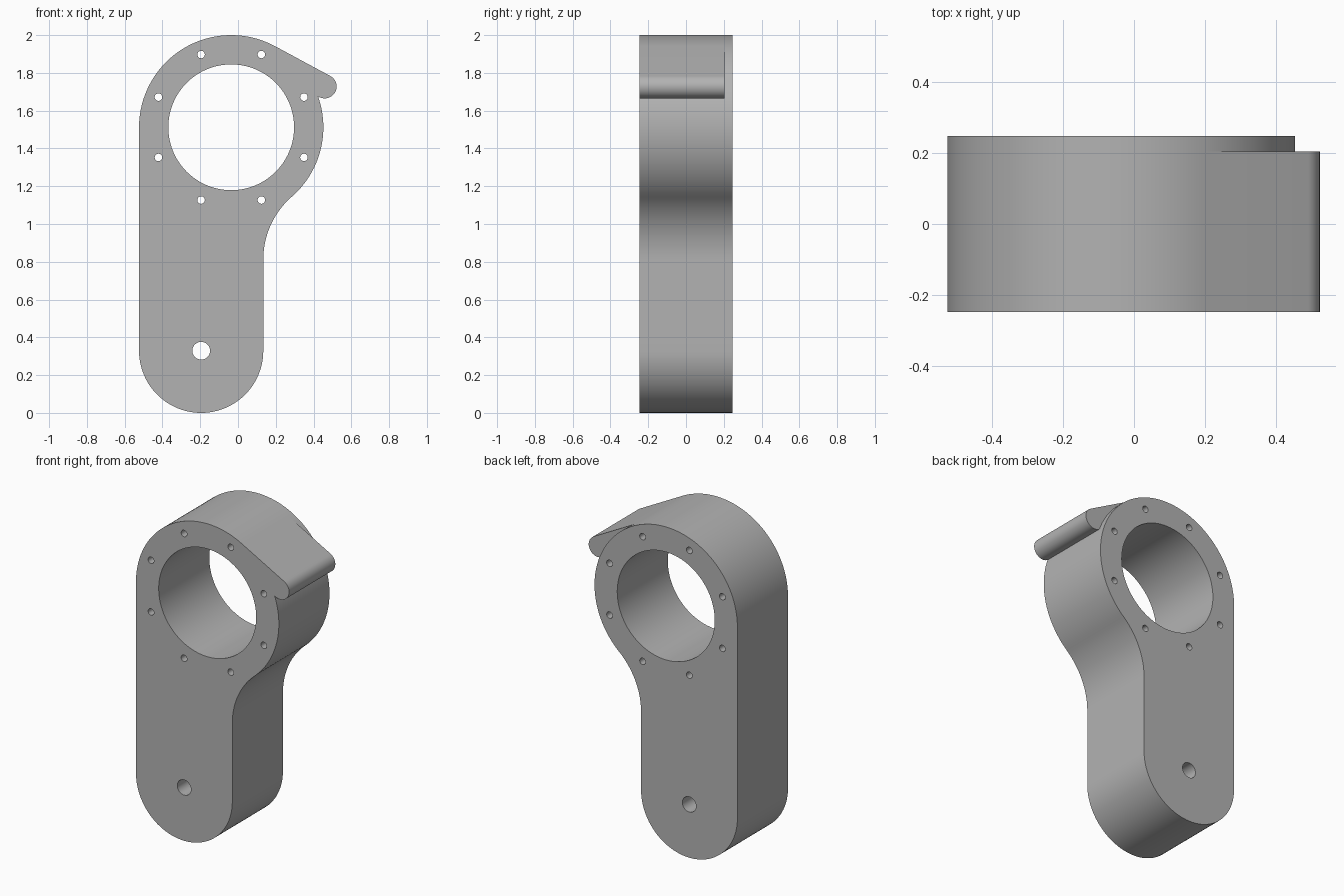
import bpy, bmesh
from math import sin, cos, acos, asin, atan2, hypot, pi, radians
from mathutils import Vector

cube = bpy.data.objects.get("Cube")
if cube:
    bpy.data.objects.remove(cube)

grey = bpy.data.materials.new("plain grey")
grey.use_nodes = True
colour = (0.45, 0.45, 0.45, 1)
grey.diffuse_color = colour
grey.node_tree.nodes["Principled BSDF"].inputs["Base Color"].default_value = colour

HALF = 0.247                      # half thickness of the arm
HOOK_BACK = 0.204                 # the hook stops short of the back face
RX, RZ, RING_R, BORE_R = -0.036, 1.512, 0.488, 0.333
FOOT_R = 0.329
FX, FZ = RX - RING_R + FOOT_R, FOOT_R
TX, TZ, TIP_R = 0.459, 1.728, 0.063
FILLET_R = 0.44


def arc(cx, cz, r, a0, a1, n):
    return [(cx + r * cos(a0 + (a1 - a0) * i / n), cz + r * sin(a0 + (a1 - a0) * i / n))
            for i in range(n + 1)]


def circle(cx, cz, r, n):
    return arc(cx, cz, r, 0, 2 * pi, n)[:-1]


def plate(name, loops, y0, y1):
    """Fill an outline with holes and extrude it from y0 to y1."""
    bm = bmesh.new()
    edges = []
    for loop in loops:
        pts = [p for i, p in enumerate(loop)
               if hypot(p[0] - loop[i - 1][0], p[1] - loop[i - 1][1]) > 1e-5]
        vs = [bm.verts.new((x, y0, z)) for x, z in pts]
        edges += [bm.edges.new((vs[i - 1], vs[i])) for i in range(len(vs))]
    bmesh.ops.triangle_fill(bm, edges=edges, use_beauty=True, normal=(0, -1, 0))
    ext = bmesh.ops.extrude_face_region(bm, geom=bm.faces[:], use_keep_orig=True)
    moved = [g for g in ext["geom"] if isinstance(g, bmesh.types.BMVert)]
    bmesh.ops.translate(bm, verts=moved, vec=Vector((0, y1 - y0, 0)))
    bmesh.ops.recalc_face_normals(bm, faces=bm.faces[:])
    mesh = bpy.data.meshes.new(name)
    bm.to_mesh(mesh)
    bm.free()
    mesh.materials.append(grey)
    obj = bpy.data.objects.new(name, mesh)
    bpy.context.collection.objects.link(obj)
    bpy.ops.object.select_all(action="DESELECT")
    obj.select_set(True)
    bpy.context.view_layer.objects.active = obj
    bpy.ops.object.shade_smooth_by_angle(angle=radians(30))
    return obj


# Concave fillet between the shank's straight side and the ring
side = FX + FOOT_R
cx = side + FILLET_R
cz = RZ - ((RING_R + FILLET_R) ** 2 - (cx - RX) ** 2) ** 0.5
neck = atan2(cz - RZ, cx - RX)

# Hook: tangent line off the ring, round tip, back to the ring
dx, dz = TX - RX, TZ - RZ
dist, aim = hypot(dx, dz), atan2(dz, dx)
tangent = aim + acos((RING_R - TIP_R) / dist)
meet = aim - acos((dist ** 2 + RING_R ** 2 - TIP_R ** 2) / (2 * dist * RING_R))
mx, mz = RX + RING_R * cos(meet), RZ + RING_R * sin(meet)
tip_end = atan2(mz - TZ, mx - TX)
seat = arc(RX, RZ, RING_R, meet, tangent, 16)

# Arm: foot, shank and ring in one outline, with bore, pivot and bolt holes
outline = (arc(FX, FZ, FOOT_R, pi, 2 * pi, 48)
           + arc(cx, cz, FILLET_R, pi, pi + neck, 20)
           + arc(RX, RZ, RING_R, neck, meet, 24)
           + seat
           + arc(RX, RZ, RING_R, tangent, pi, 40))
holes = [circle(RX, RZ, BORE_R, 96), circle(FX, FZ, 0.047, 32)]
for k in range(8):
    a = radians(22.5 + 45 * k)
    holes.append(circle(RX + 0.417 * cos(a), RZ + 0.417 * sin(a), 0.02, 20))
plate("arm", [outline] + holes, -HALF, HALF)

# Hook sits against the ring, flush with the front
plate("hook", [arc(TX, TZ, TIP_R, tangent, tip_end, 24) + seat], -HALF, HOOK_BACK)
